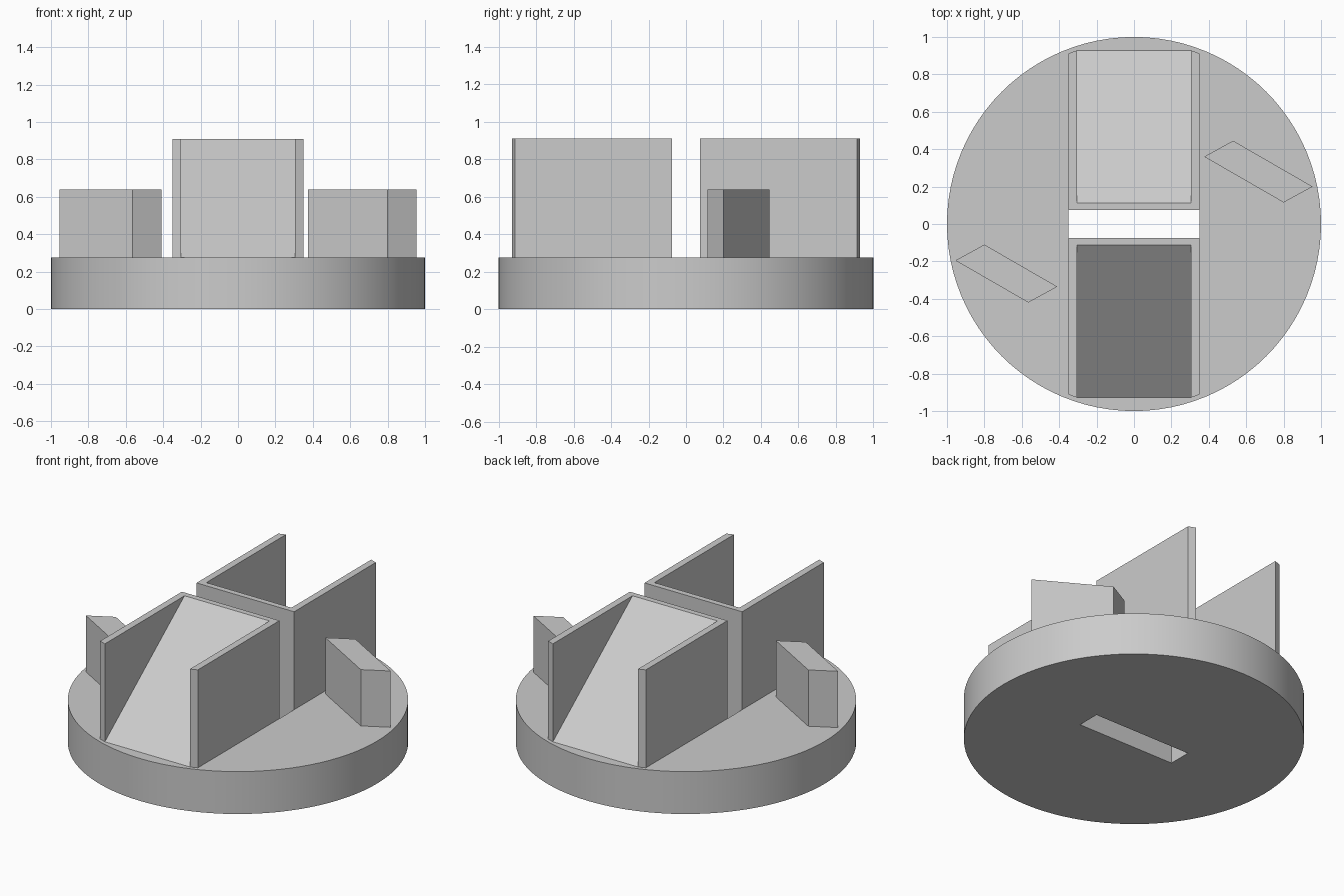
import bpy
import bmesh
from math import pi
from mathutils import Matrix, Vector

cube = bpy.data.objects.get("Cube")
if cube:
    bpy.data.objects.remove(cube, do_unlink=True)

grey = bpy.data.materials.new("plain_grey")
grey.use_nodes = True
colour = (0.6, 0.6, 0.6, 1)
grey.diffuse_color = colour
grey.node_tree.nodes["Principled BSDF"].inputs["Base Color"].default_value = colour

BASE_TOP, TRAY_TOP, FIN_TOP = 0.275, 0.91, 0.64
OUTER, INNER = 0.35, 0.305            # tray half widths
SLOT, BACK, FRONT = 0.075, 0.112, 0.928   # distances from the centre line


def make_object(name, bm):
    bmesh.ops.recalc_face_normals(bm, faces=bm.faces)
    mesh = bpy.data.meshes.new(name)
    bm.to_mesh(mesh)
    bm.free()
    mesh.materials.append(grey)
    obj = bpy.data.objects.new(name, mesh)
    bpy.context.collection.objects.link(obj)
    return obj


def add_prism(bm, points, direction):
    """Extrude a closed outline along a direction."""
    face = bm.faces.new([bm.verts.new(p) for p in points])
    result = bmesh.ops.extrude_face_region(bm, geom=[face], use_keep_orig=True)
    verts = [g for g in result["geom"] if isinstance(g, bmesh.types.BMVert)]
    bmesh.ops.translate(bm, verts=verts, vec=Vector(direction))


def upright(name, outline, bottom, top):
    bm = bmesh.new()
    add_prism(bm, [(x, y, bottom) for x, y in outline], (0, 0, top - bottom))
    return make_object(name, bm)


# Round base with a slot cut through it
bm = bmesh.new()
bmesh.ops.create_cone(bm, cap_ends=True, segments=96, radius1=1, radius2=1,
                      depth=BASE_TOP, matrix=Matrix.Translation((0, 0, BASE_TOP / 2)))
base = make_object("round_base", bm)
cutter = upright("slot_cutter", [(-OUTER, -SLOT), (OUTER, -SLOT), (OUTER, SLOT), (-OUTER, SLOT)],
                 -0.1, BASE_TOP + 0.1)
cutter.hide_render = True
cut = base.modifiers.new("slot", 'BOOLEAN')
cut.operation = 'DIFFERENCE'
cut.solver = 'EXACT'
cut.object = cutter
bpy.ops.object.select_all(action='DESELECT')
base.select_set(True)
bpy.context.view_layer.objects.active = base
bpy.ops.object.modifier_apply(modifier=cut.name)
bpy.data.objects.remove(cutter, do_unlink=True)
bpy.ops.object.shade_smooth_by_angle(angle=pi / 6)

# Two walled trays, back to back, each with a sloping ramp inside
for side, turn in (("back", 0), ("front", pi)):
    walls = upright(side + "_tray_walls",
                    [(-OUTER, SLOT), (OUTER, SLOT), (OUTER, 0.912), (INNER, FRONT),
                     (INNER, BACK), (-INNER, BACK), (-INNER, FRONT), (-OUTER, 0.912)],
                    BASE_TOP, TRAY_TOP)
    bm = bmesh.new()
    add_prism(bm, [(-INNER, BACK, BASE_TOP), (-INNER, FRONT, BASE_TOP),
                   (-INNER, BACK, TRAY_TOP)], (2 * INNER, 0, 0))
    ramp = make_object(side + "_ramp", bm)
    for obj in (walls, ramp):
        obj.rotation_euler.z = turn

# Slanted fins on both sides
upright("left_fin", [(0.375, 0.36), (0.53, 0.445), (0.955, 0.20), (0.80, 0.115)],
        BASE_TOP, FIN_TOP)
upright("right_fin", [(-0.955, -0.195), (-0.80, -0.11), (-0.41, -0.335), (-0.565, -0.42)],
        BASE_TOP, FIN_TOP)
